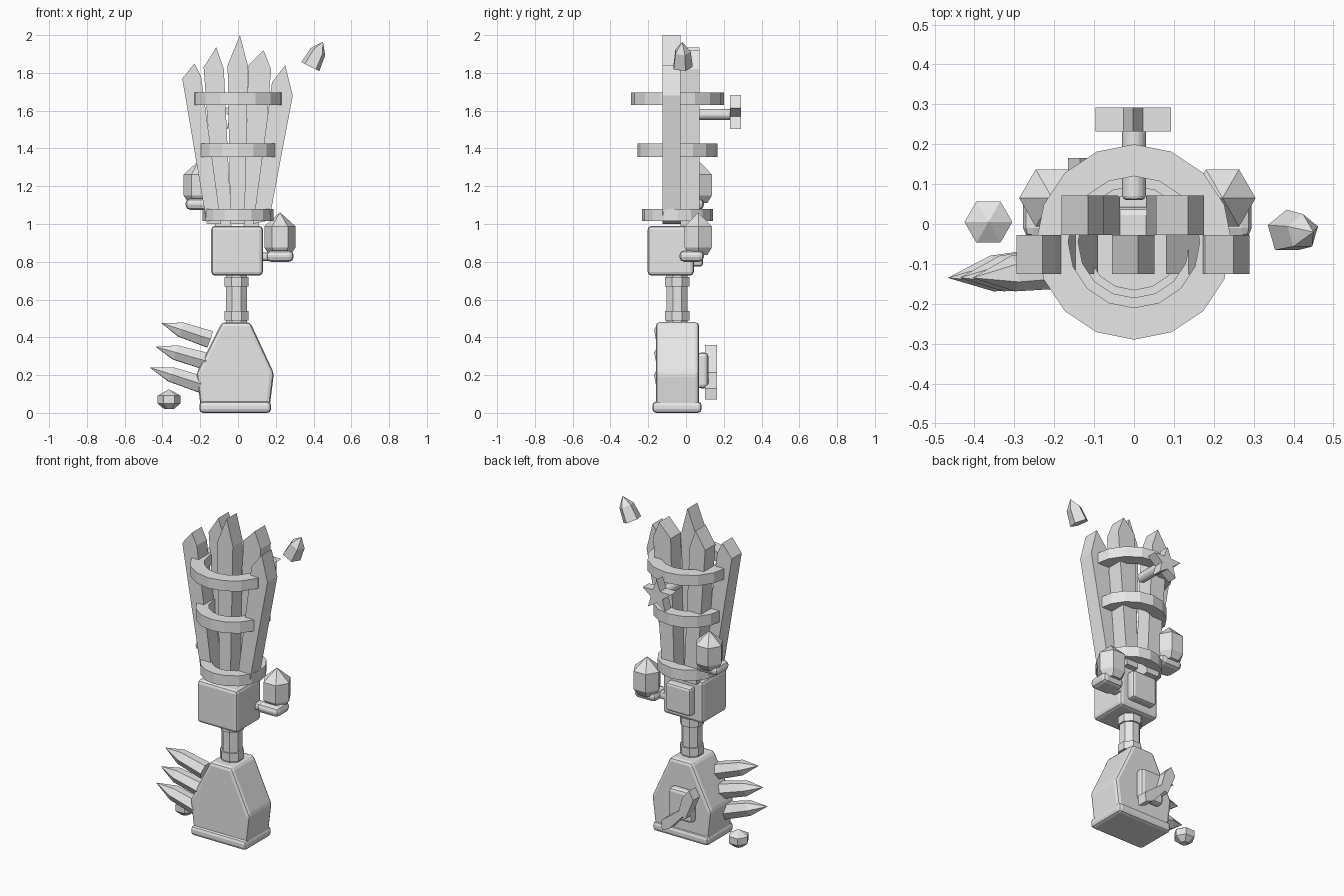
import bpy, bmesh, math
from mathutils import Vector

cube = bpy.data.objects.get("Cube")
if cube:
    bpy.data.objects.remove(cube, do_unlink=True)

grey = bpy.data.materials.new("plain grey")
grey.use_nodes = True
grey.diffuse_color = (0.8, 0.8, 0.8, 1)
grey.node_tree.nodes["Principled BSDF"].inputs["Base Color"].default_value = (0.8, 0.8, 0.8, 1)


def finish(name, bm, bevel=0):
    bmesh.ops.recalc_face_normals(bm, faces=bm.faces)
    mesh = bpy.data.meshes.new(name)
    bm.to_mesh(mesh)
    bm.free()
    mesh.materials.append(grey)
    obj = bpy.data.objects.new(name, mesh)
    bpy.context.collection.objects.link(obj)
    if bevel:
        mod = obj.modifiers.new("soft_edges", "BEVEL")
        mod.width, mod.segments = bevel, 2
    return obj


def box(name, x, y, z, bevel=0):
    """Box from its (low, high) extents."""
    prism(name, [(x[0], z[0]), (x[1], z[0]), (x[1], z[1]), (x[0], z[1])], y, bevel)


def prism(name, outline, y, bevel=0):
    """Extrude an x-z outline along y."""
    bm = bmesh.new()
    front, back = [[bm.verts.new((px, py, pz)) for px, pz in outline] for py in y]
    n = len(outline)
    bm.faces.new(front)
    bm.faces.new(back[::-1])
    for i in range(n):
        j = (i + 1) % n
        bm.faces.new((front[i], back[i], back[j], front[j]))
    finish(name, bm, bevel)


def loft(name, start, end, rings, sides=6, turn=0.0, bevel=0):
    """Stack of polygons (position along axis, radius) from start to end."""
    start, end = Vector(start), Vector(end)
    spin = (end - start).to_track_quat("Z", "Y")
    bm = bmesh.new()
    loops = []
    for t, r in rings:
        centre = start.lerp(end, t)
        if r == 0:
            loops.append([bm.verts.new(centre)] * sides)
            continue
        loops.append([bm.verts.new(centre + spin @ Vector((
            r * math.cos(turn + math.tau * i / sides),
            r * math.sin(turn + math.tau * i / sides), 0))) for i in range(sides)])
    for a, b in zip(loops, loops[1:]):
        for i in range(sides):
            j = (i + 1) % sides
            bm.faces.new(list(dict.fromkeys((a[i], a[j], b[j], b[i]))))
    for loop, radius in ((loops[0], rings[0][1]), (loops[-1], rings[-1][1])):
        if radius:
            bm.faces.new(loop)
    finish(name, bm, bevel)


def band(name, radius, inner, z, sides=16):
    """Hollow flat ring around the slats."""
    bm = bmesh.new()
    loops = []
    for r, h in ((radius, z[0]), (radius, z[1]), (inner, z[1]), (inner, z[0])):
        loops.append([bm.verts.new((r * math.sin(math.tau * i / sides),
                                    r * math.cos(math.tau * i / sides) - 0.045, h))
                      for i in range(sides)])
    for a, b in zip(loops, loops[1:] + loops[:1]):
        for i in range(sides):
            j = (i + 1) % sides
            bm.faces.new((a[i], a[j], b[j], b[i]))
    finish(name, bm)


# Base body and foot lip
prism("base_body", [(-0.195, 0.01), (0.165, 0.01), (0.19, 0.21), (0.065, 0.48),
                    (-0.085, 0.48), (-0.22, 0.21)], (-0.16, 0.07), 0.02)
box("foot_lip", (-0.205, 0.175), (-0.178, 0.083), (0, 0.06), 0.02)

# Neck with two collars
loft("neck", (-0.008, -0.047, 0.47), (-0.008, -0.047, 0.74), [(0, 0.06), (1, 0.06)], 8, math.pi / 8)
for name, low, high in (("lower_collar", 0.49, 0.54), ("upper_collar", 0.67, 0.72)):
    loft(name, (-0.008, -0.047, low), (-0.008, -0.047, high), [(0, 0.07), (1, 0.07)], 8, math.pi / 8)

# Middle block with its back plate
box("middle_block", (-0.142, 0.132), (-0.203, 0.042), (0.727, 0.99), 0.02)
box("block_back_plate", (-0.09, 0.08), (0.03, 0.09), (0.775, 0.95), 0.015)

# Upright slats with pointed tops
front, back = (-0.125, -0.028), (-0.028, 0.072)
slats = {
    "right_slat": (front, [(-0.165, 1), (-0.09, 1), (-0.195, 1.78), (-0.23, 1.85), (-0.295, 1.77)]),
    "middle_slat": (front, [(-0.04, 1), (0.035, 1), (0.052, 1.84), (0.01, 2), (-0.055, 1.84)]),
    "left_slat": (front, [(0.08, 1), (0.165, 1.02), (0.29, 1.68), (0.25, 1.84), (0.18, 1.75)]),
    "back_right_slat": (back, [(-0.12, 0.98), (-0.035, 0.98), (-0.075, 1.82), (-0.115, 1.935), (-0.182, 1.83)]),
    "back_left_slat": (back, [(0.03, 0.98), (0.11, 0.98), (0.175, 1.82), (0.135, 1.92), (0.055, 1.84)]),
}
for name, (depth, outline) in slats.items():
    prism(name, outline, depth)

# Bands around the slats
band("top_band", 0.245, 0.165, (1.63, 1.695))
band("middle_band", 0.213, 0.14, (1.355, 1.425))
band("bottom_band", 0.188, 0.12, (1.015, 1.08))

# Side crystals on rounded holders
for name, x, z in (("left", 0.222, 0.8), ("right", -0.205, 1.075)):
    side = 1 if x > 0 else -1
    loft(name + "_crystal", (x, 0.065, z + 0.035), (x, 0.065, z + 0.262),
         [(0, 0.055), (0.18, 0.083), (0.67, 0.083), (1, 0)])
    box(name + "_crystal_holder", (x - 0.073, x + 0.073), (-0.035, 0.095), (z, z + 0.06), 0.025)
    xs = sorted((side * 0.1, x))
    box(name + "_holder_arm", xs, (-0.02, 0.04), (z + 0.005, z + 0.05), 0.015)

# Star on a peg at the back
loft("star_peg", (0, 0.06, 1.58), (0, 0.24, 1.58), [(0, 0.032), (1, 0.032)], 8, math.pi / 8, 0.01)
star = []
for i in range(10):
    r, a = (0.1, 0.042)[i % 2], math.tau * i / 10
    star.append((-0.002 + r * math.sin(a), 1.583 + r * math.cos(a)))
prism("back_star", star, (0.232, 0.292))

# Spikes fanning out of the base
for name, a, b in (("top_spike", (-0.15, 0.39), (-0.405, 0.475)),
                   ("middle_spike", (-0.175, 0.275), (-0.437, 0.35)),
                   ("bottom_spike", (-0.19, 0.15), (-0.467, 0.24))):
    loft(name, (a[0], -0.108, a[1]), (b[0], -0.135, b[1]),
         [(0, 0.052), (0.6, 0.045), (1, 0)])

# Emblem on the back of the base
box("emblem_plate", (-0.12, 0.04), (0.06, 0.118), (0.13, 0.32), 0.02)
prism("emblem_upper_bar", [(-0.165, 0.31), (-0.135, 0.36), (-0.09, 0.31), (-0.06, 0.2), (-0.11, 0.18)],
      (0.1, 0.165))
prism("emblem_lower_bar", [(-0.11, 0.21), (-0.06, 0.215), (0.055, 0.13), (0.05, 0.07), (0.0, 0.09)],
      (0.1, 0.165))

# Loose gems beside the model
loft("ground_gem", (-0.365, 0.005, 0.02), (-0.365, 0.005, 0.125),
     [(0, 0.025), (0.28, 0.06), (0.68, 0.06), (1, 0)])
loft("floating_gem", (0.383, -0.02, 1.833), (0.45, -0.02, 1.965),
     [(0, 0.056), (0.6, 0.045), (1, 0)], 5)
